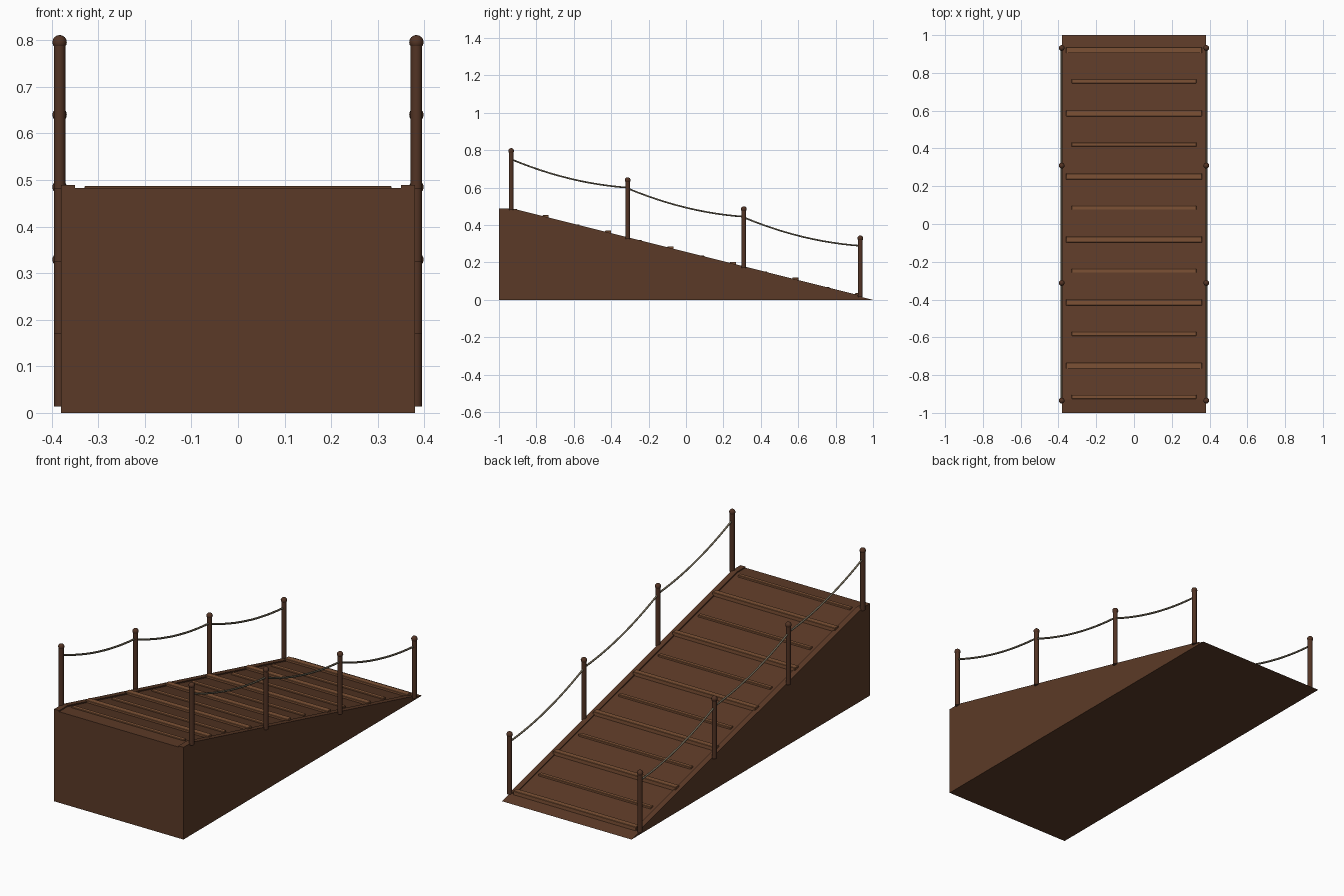
import bpy, bmesh, math
from mathutils import Vector

if "Cube" in bpy.data.objects:
    bpy.data.objects.remove(bpy.data.objects["Cube"])


def material(name, rgb):
    m = bpy.data.materials.new(name)
    m.diffuse_color = (*rgb, 1)
    m.use_nodes = True
    m.node_tree.nodes["Principled BSDF"].inputs["Base Color"].default_value = m.diffuse_color
    return m


WOOD = material("dark_wood", (0.105, 0.042, 0.020))
POST = material("post_wood", (0.085, 0.034, 0.018))
SLAT = material("light_wood", (0.20, 0.082, 0.035))
ROPE = material("rope", (0.16, 0.135, 0.09))


def deck_z(y):
    return 0.25 * (1 - y)


def finish(bm, name, mat, bevel=0):
    bmesh.ops.recalc_face_normals(bm, faces=bm.faces)
    me = bpy.data.meshes.new(name)
    bm.to_mesh(me)
    bm.free()
    me.materials.append(mat)
    ob = bpy.data.objects.new(name, me)
    bpy.context.collection.objects.link(ob)
    if bevel:
        b = ob.modifiers.new("bevel", 'BEVEL')
        b.width, b.segments = bevel, 1
    return ob


def extrude_profile(name, pts, x0, x1, mat, bevel=0):
    bm = bmesh.new()
    f = bm.faces.new([bm.verts.new((x0, y, z)) for y, z in pts])
    r = bmesh.ops.extrude_face_region(bm, geom=[f])
    vs = [v for v in r["geom"] if isinstance(v, bmesh.types.BMVert)]
    bmesh.ops.translate(bm, verts=vs, vec=(x1 - x0, 0, 0))
    return finish(bm, name, mat, bevel)


# solid wedge with a short flat landing at the high end
extrude_profile("ramp_body", [(-1, 0), (1, 0), (-0.93, 0.483), (-1, 0.483)],
                -0.38, 0.38, WOOD)

# raised edge strips along both sides
for s, side in ((-1, "left"), (1, "right")):
    h = 0.006
    extrude_profile("edge_strip_" + side,
                    [(-1, 0.475), (0.93, deck_z(0.93) - 0.01), (0.93, deck_z(0.93) + h),
                     (-0.93, 0.483 + h), (-1, 0.483 + h)],
                    s * 0.35, s * 0.38, WOOD)

# alternating wide and narrow cross slats
for i in range(6):
    for kind, y, hx, hy, top in (("wide", 0.92, 0.36, 0.016, 0.016),
                                 ("narrow", 0.755, 0.33, 0.011, 0.008)):
        y -= i * 0.334
        z = deck_z(y)
        extrude_profile(f"{kind}_slat_{i + 1}",
                        [(y - hy, z - 0.008), (y + hy, z - 0.008),
                         (y + hy, z + top), (y - hy, z + top)],
                        -hx, hx, SLAT, 0.002)

# posts with ball caps, and sagging ropes between them
POST_Y = [-0.935, -0.312, 0.309, 0.932]
for s, side in ((-1, "left"), (1, "right")):
    x = s * 0.383
    for i, y in enumerate(POST_Y):
        z0 = deck_z(y)
        bpy.ops.mesh.primitive_cylinder_add(vertices=12, radius=0.0125, depth=0.31,
                                            location=(x, y, z0 + 0.152))
        ob = bpy.context.object
        ob.name = f"post_{side}_{i + 1}"
        ob.data.materials.append(POST)
        bpy.ops.object.shade_smooth_by_angle(angle=math.radians(40))
        bpy.ops.mesh.primitive_uv_sphere_add(segments=12, ring_count=8, radius=0.0155,
                                             location=(x, y, z0 + 0.312))
        ob = bpy.context.object
        ob.name = f"post_cap_{side}_{i + 1}"
        ob.data.materials.append(POST)
        bpy.ops.object.shade_smooth_by_angle(angle=math.radians(40))
    for i in range(3):
        a = Vector((x, POST_Y[i], deck_z(POST_Y[i]) + 0.268))
        b = Vector((x, POST_Y[i + 1], deck_z(POST_Y[i + 1]) + 0.272))
        cu = bpy.data.curves.new("rope", 'CURVE')
        cu.dimensions = '3D'
        cu.bevel_depth, cu.bevel_resolution = 0.005, 1
        cu.use_fill_caps = True
        sp = cu.splines.new('POLY')
        sp.points.add(12)
        for k in range(13):
            t = k / 12
            p = a.lerp(b, t)
            sp.points[k].co = (p.x, p.y, p.z - 0.027 * 4 * t * (1 - t), 1)
        cu.materials.append(ROPE)
        ob = bpy.data.objects.new(f"rope_{side}_{i + 1}", cu)
        bpy.context.collection.objects.link(ob)
